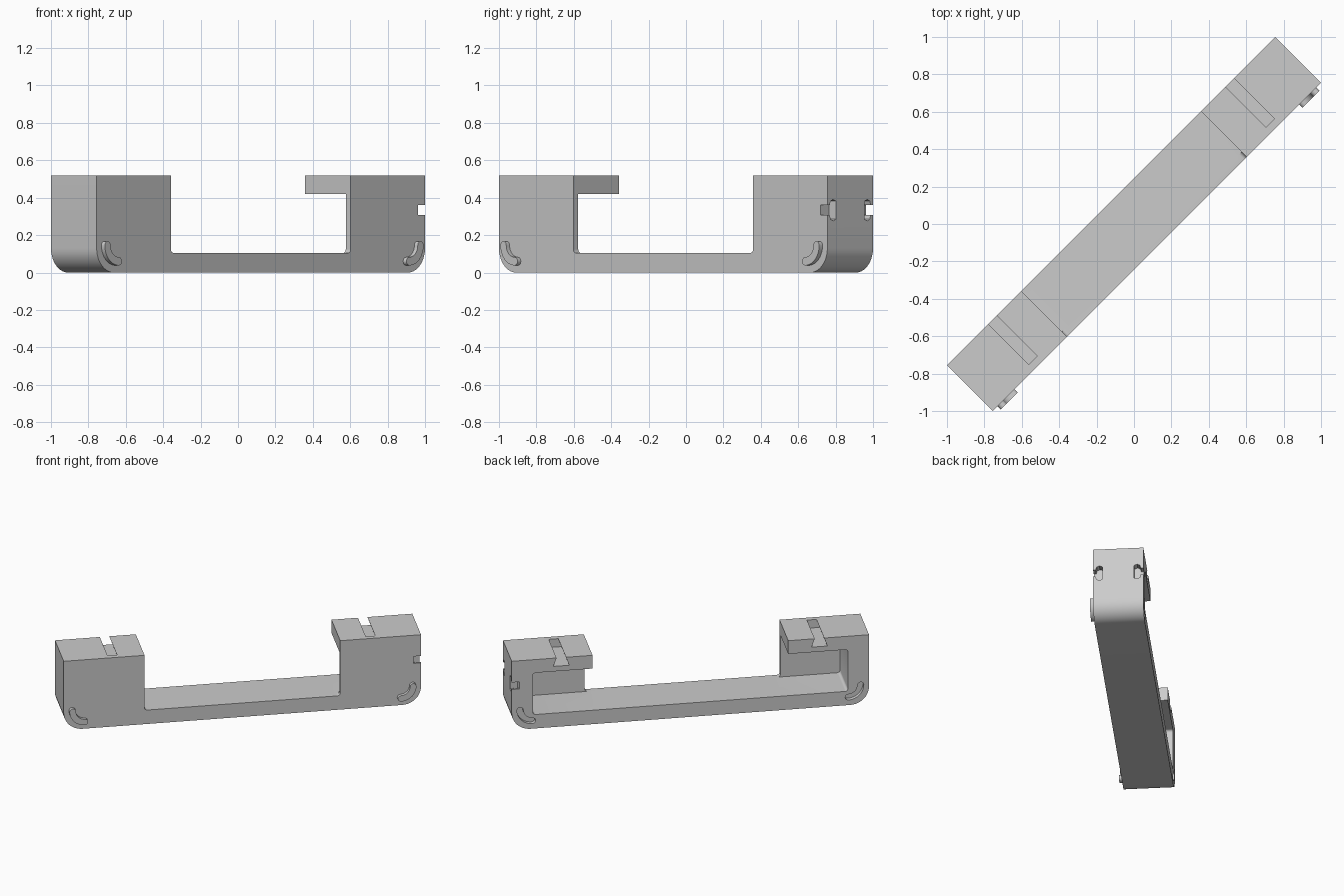
import bpy, bmesh
from math import sin, cos, pi, radians

cube = bpy.data.objects.get("Cube")
if cube:
    bpy.data.objects.remove(cube)

# Dimensions: bar runs along local x, then everything turns 45 degrees
L, W, H = 1.2415, 0.1725, 0.52      # half length, half width, height
FLOOR, TOWER, CORNER = 0.105, 0.68, 0.13

grey = bpy.data.materials.new("plain grey")
grey.use_nodes = True
COLOUR = (0.6, 0.6, 0.6, 1)
grey.diffuse_color = COLOUR
grey.node_tree.nodes["Principled BSDF"].inputs["Base Color"].default_value = COLOUR


def arc(cx, cz, r, a0, a1, n=10):
    return [(cx + r * cos(radians(a0 + (a1 - a0) * i / n)),
             cz + r * sin(radians(a0 + (a1 - a0) * i / n))) for i in range(n + 1)]


def prism(name, pts, lo, hi, along="y", side=1):
    """Extrude a profile along local y (points are x, z) or x (points are y, z)."""
    bm = bmesh.new()
    rings = []
    for d in (lo, hi):
        rings.append([bm.verts.new((side * a, d, z) if along == "y" else (d, side * a, z))
                      for a, z in pts])
    n = len(pts)
    for ring in rings:
        bm.faces.new(ring)
    for i in range(n):
        j = (i + 1) % n
        bm.faces.new((rings[0][i], rings[0][j], rings[1][j], rings[1][i]))
    bmesh.ops.recalc_face_normals(bm, faces=bm.faces)
    mesh = bpy.data.meshes.new(name)
    bm.to_mesh(mesh)
    bm.free()
    ob = bpy.data.objects.new(name, mesh)
    bpy.context.collection.objects.link(ob)
    ob.data.materials.append(grey)
    ob.rotation_euler.z = pi / 4
    return ob


def activate(ob):
    bpy.ops.object.select_all(action="DESELECT")
    ob.select_set(True)
    bpy.context.view_layer.objects.active = ob


def cut(target, cutter):
    bpy.context.view_layer.update()
    activate(target)
    mod = target.modifiers.new("cut", "BOOLEAN")
    mod.operation, mod.solver, mod.object = "DIFFERENCE", "EXACT", cutter
    bpy.ops.object.modifier_apply(modifier=mod.name)
    bpy.data.objects.remove(cutter)


# Body: long bar with a tower at each end
R = 0.02
half = arc(L - CORNER, CORNER, CORNER, -90, 0) + [(L, H), (TOWER, H)]
half += arc(TOWER - R, FLOOR + R, R, 0, -90, 5)
body = prism("body", half + [(-x, z) for x, z in reversed(half)], -W, W)

# Curved bean outline shared by pins and sockets
BX, BZ, BR, BW = 1.098, 0.145, 0.085, 0.022
bean = arc(BX, BZ, BR + BW, -90, 0) + arc(BX + BR, BZ, BW, 0, 180, 8)[1:]
bean += arc(BX, BZ, BR - BW, 0, -90)[1:] + arc(BX, BZ - BR, BW, 90, 270, 8)[1:-1]

for side, label in ((1, "left"), (-1, "right")):
    # Hollow under the tower roof, open to the back and the middle
    hx, hz = 1.095, 0.42
    hollow = [(TOWER - 0.05, FLOOR)] + arc(hx - R, FLOOR + R, R, -90, 0, 5)
    hollow += arc(hx - R, hz - R, R, 0, 90, 5) + [(TOWER - 0.05, hz)]
    cut(body, prism("hollow_cutter", hollow, -0.135, 0.3, side=side))
    # Dovetail groove in the roof
    gx, gz = 0.897, 0.458
    groove = [(gx - 0.055, gz), (gx + 0.055, gz), (gx + 0.033, H),
              (gx + 0.033, H + 0.1), (gx - 0.033, H + 0.1), (gx - 0.033, H)]
    cut(body, prism("groove_cutter", groove, -0.134, 0.3, side=side))
    # Curved socket on the back, matching pin on the front
    cut(body, prism("socket_cutter", bean, W - 0.03, 0.3, side=side))
    pin = prism(label + "_pin", bean, -0.198, -W + 0.01, side=side)
    activate(pin)
    bpy.ops.object.shade_smooth_by_angle(angle=radians(30))
    # Keyed slot at each edge of the left end
    slot = [(0.3, 0.307), (0.155, 0.307), (0.148, 0.285), (0.13, 0.276), (0.108, 0.285)]
    slot += [(y, 0.667 - z) for y, z in reversed(slot)]
    cut(body, prism("slot_cutter", slot, L - 0.053, L + 0.1, along="x", side=side))

activate(body)
bpy.ops.object.shade_smooth_by_angle(angle=radians(30))
